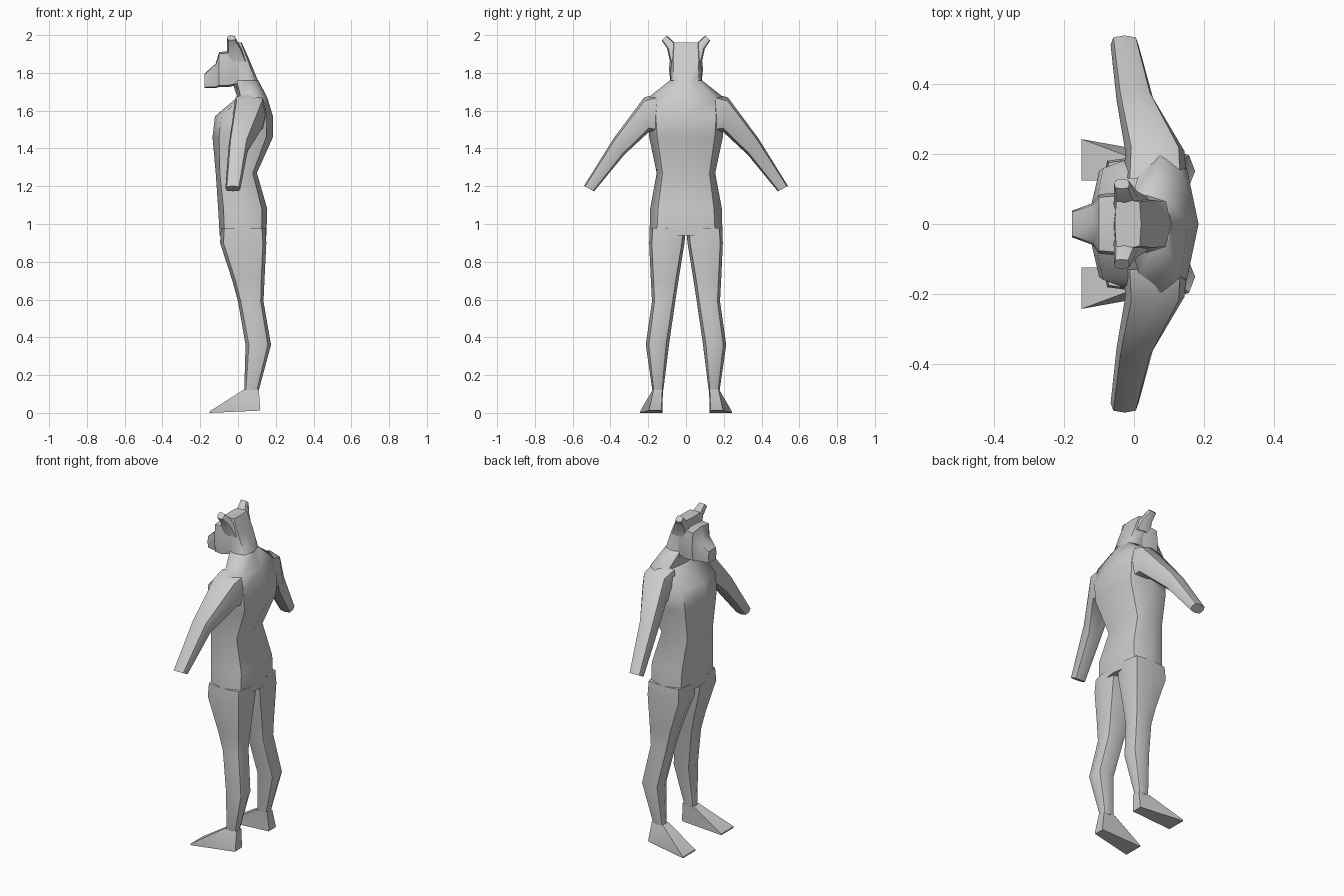
import bpy, bmesh, math
from mathutils import Vector


def ring(c, u, v, corner=0.8, n=8):
    """Closed ring round c with half axes u and v; corner squares off the diagonals."""
    c, u, v = Vector(c), Vector(u), Vector(v)
    pts = []
    for i in range(n):
        a = 2 * math.pi * i / n
        k = corner / math.cos(math.pi / 4) if i % 2 else 1
        pts.append(c + u * math.cos(a) * k + v * math.sin(a) * k)
    return pts


def level(z, x0, x1, y0, y1, corner=0.8):
    """Horizontal ring filling the given x and y limits."""
    return ring(((x0 + x1) / 2, (y0 + y1) / 2, z),
                ((x1 - x0) / 2, 0, 0), (0, (y1 - y0) / 2, 0), corner)


def upright(x, z0, z1, w, corner=0.9):
    """Vertical ring across the head at a given x."""
    return ring((x, 0, (z0 + z1) / 2), (0, w, 0), (0, 0, (z1 - z0) / 2), corner)


def loft(name, rings, mirror=False, angle=50):
    bm = bmesh.new()
    loops = [[bm.verts.new(p) for p in r] for r in rings]
    n = len(loops[0])
    for a, b in zip(loops, loops[1:]):
        for i in range(n):
            j = (i + 1) % n
            bm.faces.new((a[i], a[j], b[j], b[i]))
    bm.faces.new(loops[0])
    bm.faces.new(loops[-1])
    bmesh.ops.recalc_face_normals(bm, faces=bm.faces)
    me = bpy.data.meshes.new(name)
    bm.to_mesh(me)
    bm.free()
    me.shade_smooth()
    me.set_sharp_from_angle(angle=math.radians(angle))
    ob = bpy.data.objects.new(name, me)
    bpy.context.collection.objects.link(ob)
    if mirror:
        m = ob.modifiers.new("mirror", 'MIRROR')
        m.use_axis = (False, True, False)
        m.use_mirror_merge = False
    return ob


# Torso from hips to neck base
loft("torso", [level(z, x0, x1, -w, w, k) for z, x0, x1, w, k in (
    (0.94, -0.097, 0.15, 0.193, 0.8),
    (1.08, -0.105, 0.155, 0.19, 0.78),
    (1.27, -0.118, 0.10, 0.155, 0.8),
    (1.46, -0.135, 0.185, 0.195, 0.78),
    (1.57, -0.122, 0.185, 0.205, 0.78),
    (1.67, -0.005, 0.155, 0.20, 0.75),
    (1.76, -0.02, 0.108, 0.085, 0.8))])

# Neck and back of the skull, leaning forward
loft("neck", [level(z, x0, x1, -w, w, k) for z, x0, x1, w, k in (
    (1.66, 0.0, 0.15, 0.12, 0.75),
    (1.75, -0.03, 0.11, 0.082, 0.78),
    (1.87, -0.06, 0.06, 0.08, 0.85),
    (1.96, -0.055, 0.02, 0.07, 0.9))])

# Head with tapering muzzle
loft("head", [upright(*r) for r in (
    (0.01, 1.74, 1.90, 0.075),
    (-0.05, 1.725, 1.915, 0.09),
    (-0.10, 1.725, 1.91, 0.085),
    (-0.118, 1.72, 1.85, 0.06),
    (-0.178, 1.72, 1.795, 0.038))], angle=35)

# Pointed ears
loft("ear", [
    ring((-0.005, 0.045, 1.86), (0.055, 0, 0), (0, 0.04, 0)),
    ring((-0.02, 0.065, 1.93), (0.038, 0, 0), (0, 0.035, 0.0)),
    ring((-0.035, 0.115, 1.985), (0.022, 0, 0), (0, 0.014, -0.013))], mirror=True)

# Arms from shoulder to blunt wrist
loft("arm", [
    ring((0.06, 0.13, 1.585), (0.09, 0, 0), (0, 0.0, 0.11)),
    ring((0.06, 0.208, 1.58), (0.085, 0, 0), (0, 0.014, 0.09)),
    ring((0.003, 0.355, 1.41), (0.053, 0, 0), (0, 0.027, 0.045)),
    ring((-0.027, 0.513, 1.187), (0.04, 0, 0), (0, 0.027, 0.014))], mirror=True)

# Legs
loft("leg", [level(z, x0, x1, y0, y1, k) for z, x0, x1, y0, y1, k in (
    (0.98, -0.09, 0.145, 0.0, 0.19, 0.85),
    (0.90, -0.095, 0.15, 0.008, 0.195, 0.85),
    (0.70, -0.03, 0.14, 0.04, 0.186, 0.8),
    (0.59, 0.0, 0.135, 0.057, 0.18, 0.78),
    (0.36, 0.04, 0.175, 0.09, 0.213, 0.74),
    (0.12, 0.033, 0.11, 0.12, 0.178, 0.76))], mirror=True)

# Wedge feet, wide at the toes
loft("foot", [
    [(0.033, 0.122, 0.125), (0.033, 0.175, 0.125), (0.11, 0.172, 0.125), (0.11, 0.125, 0.125)],
    [(-0.15, 0.125, 0.008), (-0.15, 0.243, 0.008), (0.118, 0.195, 0.02), (0.118, 0.13, 0.02)],
    [(-0.15, 0.125, 0.0), (-0.15, 0.243, 0.0), (0.115, 0.195, 0.012), (0.115, 0.13, 0.012)],
], mirror=True, angle=35)
